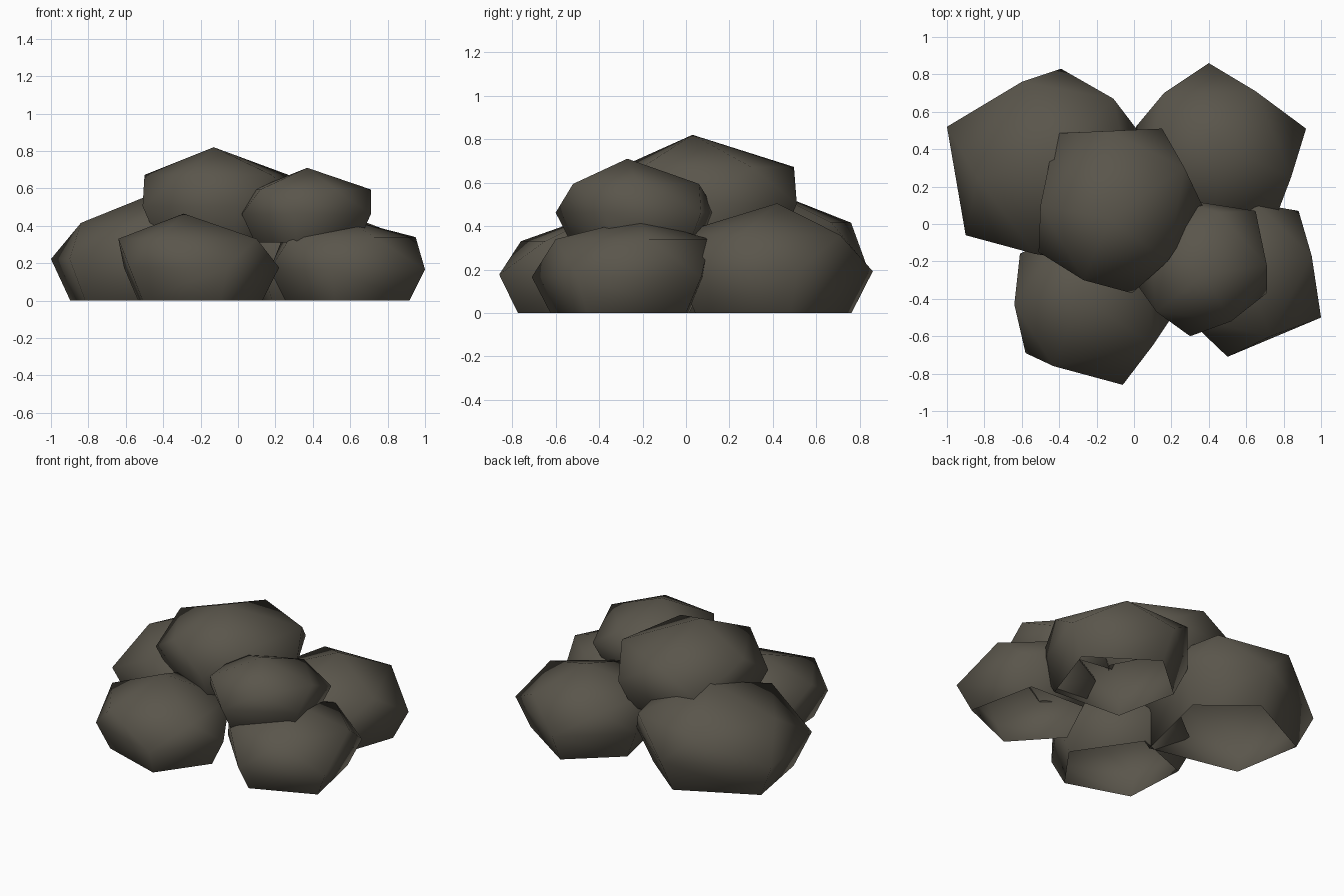
import bpy
import bmesh
from mathutils import Vector

if "Cube" in bpy.data.objects:
    bpy.data.objects.remove(bpy.data.objects["Cube"], do_unlink=True)

stone = bpy.data.materials.new("dark brown stone")
stone.use_nodes = True
colour = (0.102, 0.092, 0.071, 1)
stone.diffuse_color = colour
bsdf = stone.node_tree.nodes["Principled BSDF"]
bsdf.inputs["Base Color"].default_value = colour
bsdf.inputs["Roughness"].default_value = 0.9


def rock(name, base, peak, high, low, shoulder=0.71):
    """Faceted boulder: peak, ring of high corners, ring of low corners, open underside."""
    height = peak[2] - base
    centre = sum((Vector(p) for p in low), Vector((0, 0))) / len(low)
    bm = bmesh.new()
    bm.verts.new(peak)
    for corners, scale, level in ((high, 1, shoulder), (low, 1, 0.38), (low, 0.8, 0)):
        for corner in corners:
            p = centre.lerp(Vector(corner), scale)
            bm.verts.new((p.x, p.y, base + level * height))

    bmesh.ops.convex_hull(bm, input=bm.verts)
    bmesh.ops.recalc_face_normals(bm, faces=bm.faces)
    underside = [f for f in bm.faces if all(v.co.z < base + 0.001 for v in f.verts)]
    bmesh.ops.delete(bm, geom=underside, context="FACES")
    for face in bm.faces:
        face.smooth = True

    mesh = bpy.data.meshes.new(name)
    bm.to_mesh(mesh)
    bm.free()
    mesh.materials.append(stone)
    bpy.context.collection.objects.link(bpy.data.objects.new(name, mesh))


# Four boulders resting on the ground
rock("back_left_rock", 0, (-0.42, 0.33, 0.585),
     high=[(-0.6, 0.76), (-0.11, 0.67), (0, 0.15), (-0.53, -0.16), (-0.84, 0.25)],
     low=[(-1, 0.52), (-0.39, 0.83), (0.02, 0.5), (-0.15, -0.22), (-0.9, -0.06)])
rock("back_right_rock", 0, (0.46, 0.42, 0.505),
     high=[(0.16, 0.7), (0.65, 0.71), (0.84, 0.25), (0.42, -0.06), (0.05, 0.25)],
     low=[(0.4, 0.86), (0.92, 0.51), (0.73, -0.04), (0.12, 0), (0.01, 0.52)])
rock("front_left_rock", 0, (-0.29, -0.38, 0.465),
     high=[(-0.64, -0.43), (-0.43, -0.76), (0.1, -0.65), (0.08, -0.2), (-0.36, -0.03)],
     low=[(-0.61, -0.16), (-0.58, -0.69), (-0.06, -0.86), (0.22, -0.47), (-0.12, 0.03)])
rock("front_right_rock", 0, (0.58, -0.22, 0.435),
     high=[(0.95, -0.17), (0.73, -0.6), (0.28, -0.5), (0.24, -0.1), (0.65, 0.11)],
     low=[(1, -0.5), (0.5, -0.71), (0.17, -0.35), (0.38, 0.09), (0.88, 0.07)],
     shoulder=0.78)

# Two boulders stacked on top
rock("top_rock", 0.31, (-0.13, 0.03, 0.82),
     high=[(-0.14, 0.497), (0.27, 0.3), (0.18, -0.2), (-0.27, -0.3), (-0.5, 0.1)],
     low=[(-0.42, 0.485), (0.15, 0.51), (0.37, 0.09), (-0.01, -0.37), (-0.51, -0.15)])
rock("upper_right_rock", 0.31, (0.37, -0.27, 0.71),
     high=[(0.52, -0.52), (0.71, -0.22), (0.45, 0.06), (0.08, -0.1), (0.12, -0.47)],
     low=[(0.3, -0.6), (0.71, -0.37), (0.65, 0.07), (0.2, 0.14), (0.02, -0.33)])
